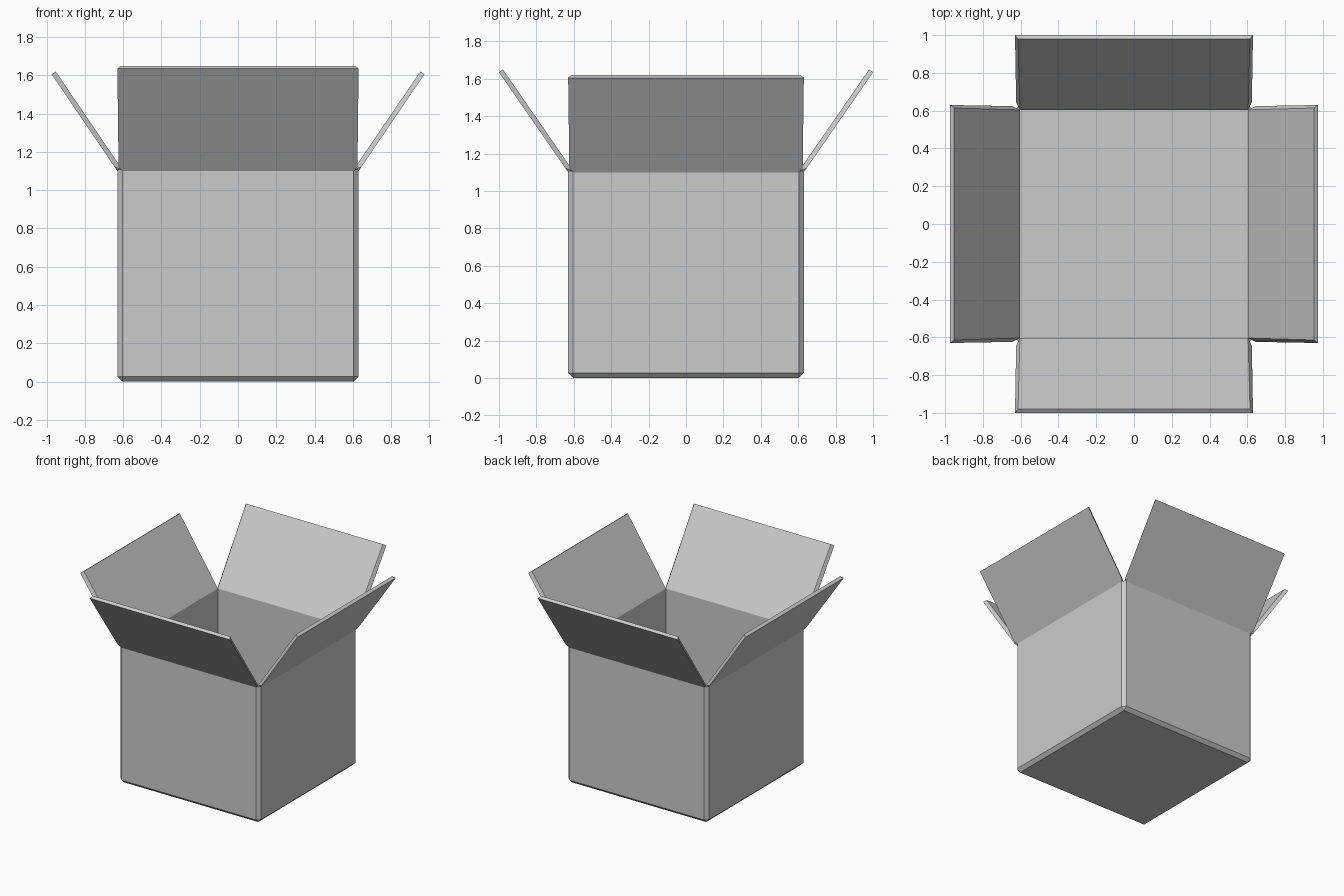
import bpy, bmesh, math
from mathutils import Vector, Matrix

if "Cube" in bpy.data.objects:
    bpy.data.objects.remove(bpy.data.objects["Cube"])

R, T, H = 0.63, 0.026, 1.108      # outer half width, board thickness, hinge height
IN = R - T                        # inner half width


def make_object(name, bm):
    bmesh.ops.recalc_face_normals(bm, faces=bm.faces)
    me = bpy.data.meshes.new(name)
    bm.to_mesh(me)
    bm.free()
    ob = bpy.data.objects.new(name, me)
    bpy.context.collection.objects.link(ob)
    return ob


def add_box(bm, half, z0, z1):
    m = Matrix.Translation((0, 0, (z0 + z1) / 2)) @ Matrix.Diagonal((2 * half, 2 * half, z1 - z0, 1))
    return bmesh.ops.create_cube(bm, size=1, matrix=m)["verts"]


# Box body: chamfered outer shell, inner shell, rim joining them
bm = bmesh.new()
add_box(bm, R, 0, H)
edges = [e for e in bm.edges if min(v.co.z for v in e.verts) < H - 0.01]
bmesh.ops.bevel(bm, geom=edges, offset=T, segments=1, affect='EDGES', profile=0.5)
add_box(bm, IN, T, H)
tops = [f for f in bm.faces if all(v.co.z > H - 1e-4 for v in f.verts)]
bmesh.ops.delete(bm, geom=tops, context='FACES_ONLY')
rim = [e for e in bm.edges if e.is_boundary]
bmesh.ops.triangle_fill(bm, edges=rim, use_beauty=True, use_dissolve=False)
make_object("box_body", bm)


# Flaps: thin tapered-edge boards leaning outward from the rim
def flap(name, reach, top, angle):
    base, tip = Vector((IN, 0, H)), Vector((reach, 0, top))
    d = (tip - base).normalized()
    off = Vector((d.z, 0, -d.x)) * T
    low = base + off + d * 0.008
    mid = base + off + d * 0.035
    rows = [(base, IN), (tip, 0.614), (low, IN), (mid, 0.624), (tip + off, R)]
    bm = bmesh.new()
    for p, w in rows:
        for s in (-1, 1):
            bm.verts.new((p.x, s * w, p.z))
    bmesh.ops.convex_hull(bm, input=bm.verts)
    bmesh.ops.dissolve_limit(bm, angle_limit=math.radians(2), verts=bm.verts, edges=bm.edges)
    bmesh.ops.rotate(bm, verts=bm.verts, matrix=Matrix.Rotation(math.radians(angle), 3, 'Z'))
    make_object(name, bm)


flap("right_flap", 0.952, 1.62, 0)
flap("left_flap", 0.952, 1.62, 180)
flap("back_flap", 0.979, 1.65, 90)
flap("front_flap", 0.979, 1.65, 270)
